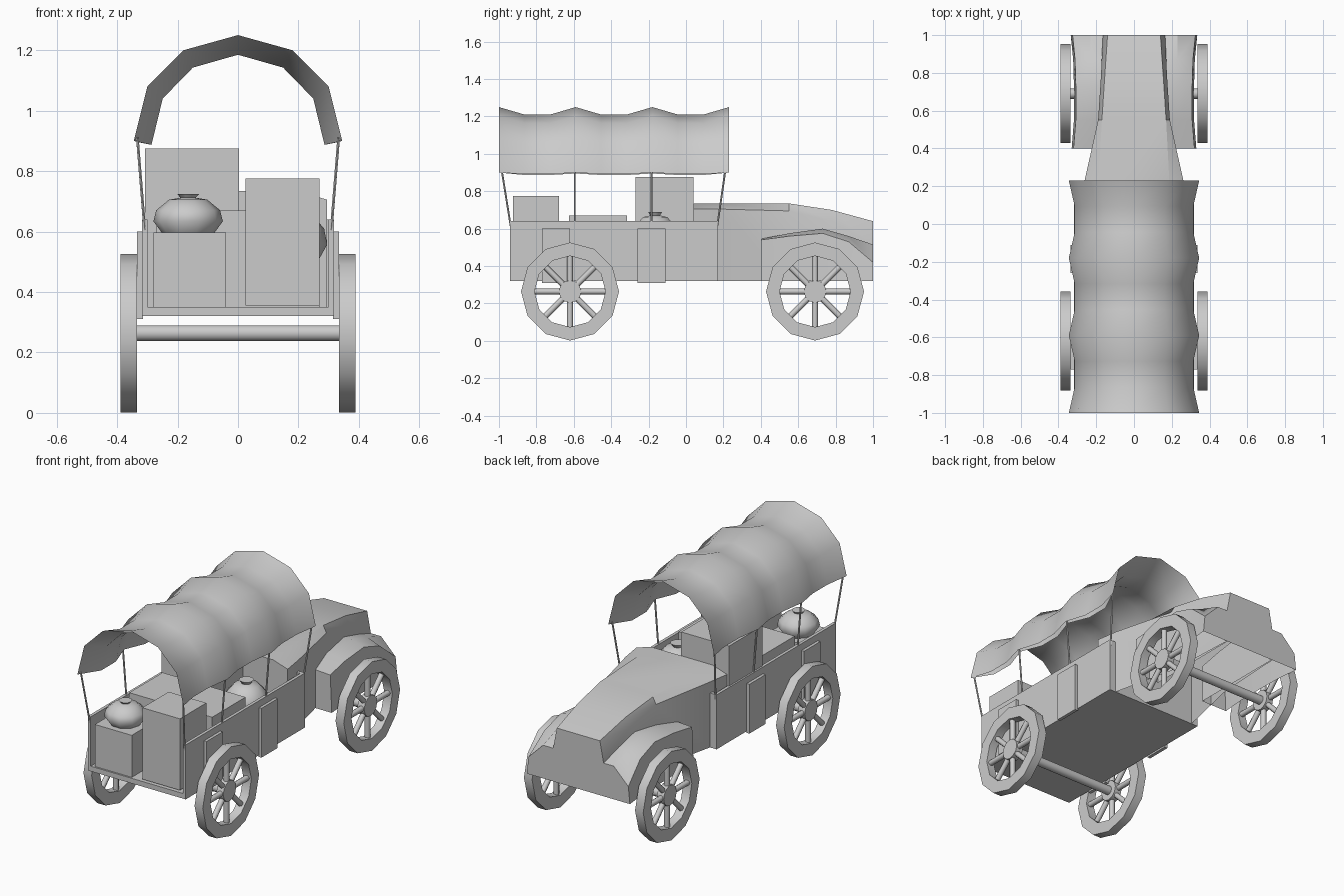
import bpy, bmesh, math
from mathutils import Vector

if "Cube" in bpy.data.objects:
    bpy.data.objects.remove(bpy.data.objects["Cube"])


def make(name, verts, faces, smooth=None, mirror=False):
    me = bpy.data.meshes.new(name)
    me.from_pydata(verts, [], faces)
    bm = bmesh.new()
    bm.from_mesh(me)
    bmesh.ops.recalc_face_normals(bm, faces=bm.faces)
    bm.to_mesh(me)
    bm.free()
    ob = bpy.data.objects.new(name, me)
    bpy.context.collection.objects.link(ob)
    if smooth:
        bpy.ops.object.select_all(action='DESELECT')
        ob.select_set(True)
        bpy.context.view_layer.objects.active = ob
        bpy.ops.object.shade_smooth_by_angle(angle=math.radians(smooth))
    if mirror:
        ob.modifiers.new("mirror", 'MIRROR')
    return ob


def loft(name, rows, caps=(), loop_u=False, loop_v=False, **kw):
    """Skin a list of equal-length point rows; caps lists row indices to fill."""
    n, m = len(rows), len(rows[0])
    verts = [p for r in rows for p in r]
    faces = [(i * m + j, i * m + (j + 1) % m, (i + 1) % n * m + (j + 1) % m, (i + 1) % n * m + j)
             for i in range(n if loop_u else n - 1) for j in range(m if loop_v else m - 1)]
    faces += [[(c % n) * m + j for j in range(m)] for c in caps]
    return make(name, verts, faces, **kw)


def box(name, x, y, z, **kw):
    rows = [[(x[0], y[0], h), (x[1], y[0], h), (x[1], y[1], h), (x[0], y[1], h)] for h in z]
    return loft(name, rows, caps=(0, -1), loop_v=True, **kw)


def rod(name, a, b, r, sides=8, **kw):
    a, b = Vector(a), Vector(b)
    q = (b - a).to_track_quat('Z', 'Y')
    ring = [q @ Vector((r * math.cos(t), r * math.sin(t), 0))
            for t in (2 * math.pi * k / sides for k in range(sides))]
    return loft(name, [[p + v for v in ring] for p in (a, b)], caps=(0, -1), loop_v=True, **kw)


# wheels and axles
def ring(x, y, r, n=12):
    return [(x, y + r * math.cos(2 * math.pi * k / n), 0.264 + r * math.sin(2 * math.pi * k / n))
            for k in range(n)]


for end, y in (("front", -0.62), ("rear", 0.69)):
    loft(end + "_wheel_rim", [ring(0.335, y, 0.262), ring(0.388, y, 0.262),
                              ring(0.388, y, 0.19), ring(0.335, y, 0.19)],
         loop_u=True, loop_v=True, smooth=35, mirror=True)
    rod(end + "_wheel_hub", (0.335, y, 0.264), (0.38, y, 0.264), 0.06, 12, smooth=35, mirror=True)
    for k in range(8):
        a = k * math.pi / 4
        d = Vector((0, math.cos(a), math.sin(a)))
        c = Vector((0.36, y, 0.264))
        rod(end + "_spoke", c + d * 0.05, c + d * 0.2, 0.016, smooth=50, mirror=True)
    rod(end + "_axle", (-0.345, y, 0.264), (0.345, y, 0.264), 0.027, 10, smooth=50)

# wagon bed
box("bed_floor", (-0.31, 0.31), (-0.94, 0.17), (0.32, 0.35))
box("bed_side", (0.30, 0.318), (-0.94, 0.17), (0.32, 0.64), mirror=True)
box("bed_bulkhead", (-0.30, 0.30), (0.15, 0.17), (0.32, 0.64))
for y in (-0.77, -0.26):
    box("side_brace", (0.315, 0.335), (y, y + 0.15), (0.31, 0.60), mirror=True)

# engine hood: y, top z, top half width, crease z, crease half width
hood = [(0.04, 0.735, 0.20, 0.705, 0.295), (0.17, 0.735, 0.19, 0.705, 0.275),
        (0.55, 0.735, 0.17, 0.695, 0.19), (0.78, 0.70, 0.155, 0.64, 0.175),
        (1.0, 0.64, 0.14, 0.51, 0.165)]
loft("hood", [[(-b, y, 0.32), (-b, y, zb), (-a, y, zt), (a, y, zt), (b, y, zb), (b, y, 0.32)]
              for y, zt, a, zb, b in hood], caps=(0, -1), smooth=25)

# fenders: y, inner top z, outer top z, outer x
fender = [(0.40, 0.545, 0.54, 0.33), (0.55, 0.575, 0.56, 0.318),
          (0.73, 0.60, 0.575, 0.318), (0.87, 0.56, 0.53, 0.322), (1.0, 0.515, 0.42, 0.335)]
loft("fender", [[(0.16, y, 0.32), (0.16, y, zi), (0.23, y, zi), (x - 0.01, y, zo), (x, y, 0.32)]
                for y, zi, zo, x in fender], caps=(0, -1), smooth=30, mirror=True)

# canvas canopy: outer sheet and a slacker lining that meets it at both ends
arch = [(-0.345, 0.9), (-0.30, 1.08), (-0.18, 1.2), (0, 1.25), (0.18, 1.2), (0.30, 1.08), (0.345, 0.9)]
ys = [-1 + 1.23 * k / 9 for k in range(10)]


def hoop(y, sx, drop):
    return [(x * sx, y, z - drop * (0.2 + 0.8 * (z - 0.9) / 0.35)) for x, z in arch]


loft("canopy", [hoop(y, 1, 0) if k % 3 == 0 else hoop(y, 0.91, 0.04)
                for k, y in enumerate(ys)], smooth=80)
loft("canopy_lining", [hoop(y, 1, 0) if k in (0, 9) else
                       hoop(y, 0.95, 0.025) if k % 3 == 0 else hoop(y, 0.83, 0.065)
                       for k, y in enumerate(ys)], smooth=80)
for y0, y1 in ((-0.935, -0.985), (-0.595, -0.595), (-0.185, -0.185), (0.165, 0.21)):
    rod("canopy_post", (0.308, y0, 0.60), (0.333, y1, 0.91), 0.005, 6, mirror=True)

# crates
box("low_front_crate", (-0.28, -0.04), (-0.93, -0.69), (0.35, 0.597))
box("tall_front_crate", (0.025, 0.27), (-0.925, -0.68), (0.355, 0.775))
box("middle_crate", (-0.27, 0.27), (-0.625, -0.315), (0.35, 0.67))
box("rear_crate", (-0.308, 0.003), (-0.27, 0.04), (0.335, 0.875))


# sacks
def sack(name, x, y, z, r, h):
    prof = [(0.75, 0), (1, 0.3), (0.92, 0.58), (0.55, 0.85), (0.22, 0.9), (0.32, 1.0)]
    rows = [[(x + r * s * math.cos(math.pi * k / 5), y + r * s * math.sin(math.pi * k / 5), z + h * t)
             for k in range(10)] for s, t in prof]
    loft(name, rows, caps=(0, -1), loop_v=True, smooth=50)


sack("front_sack", -0.165, -0.81, 0.595, 0.115, 0.13)
sack("side_sack", 0.17, -0.165, 0.50, 0.125, 0.19)
